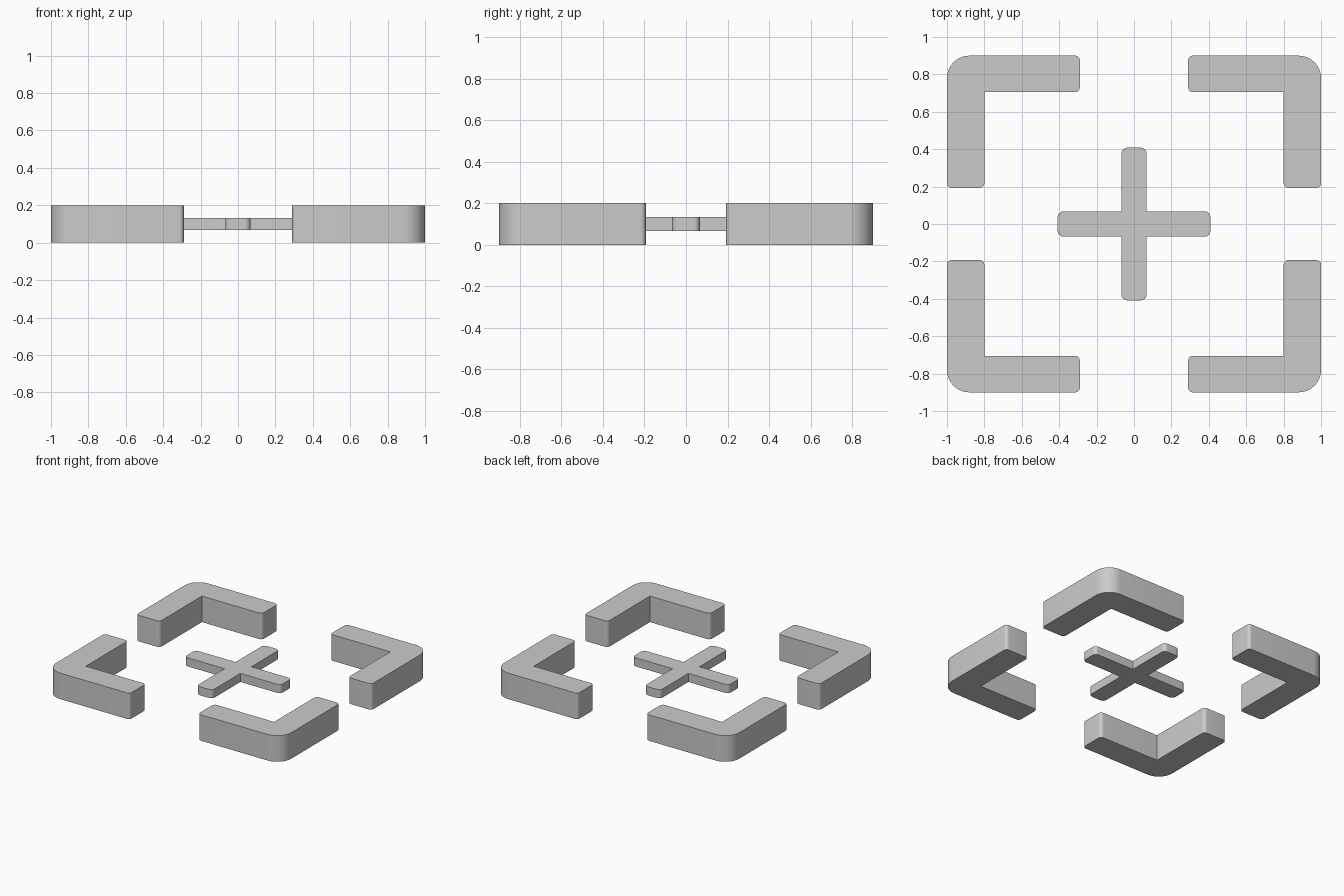
import bpy, bmesh
from math import pi, sin, cos
from mathutils import Vector

if "Cube" in bpy.data.objects:
    bpy.data.objects.remove(bpy.data.objects["Cube"])


def rounded(points, segs=10):
    """Turn (x, y, radius) right-angle corners into a filleted outline."""
    out = []
    n = len(points)
    for i, (x, y, r) in enumerate(points):
        p = Vector((x, y))
        if r == 0:
            out.append(p)
            continue
        a = (Vector(points[i - 1][:2]) - p).normalized()
        b = (Vector(points[(i + 1) % n][:2]) - p).normalized()
        centre = p + (a + b) * r
        for k in range(segs + 1):
            t = k / segs * pi / 2
            out.append(centre - b * (r * cos(t)) - a * (r * sin(t)))
    return out


def extrude_outline(name, outline, z0, z1):
    bm = bmesh.new()
    face = bm.faces.new([bm.verts.new((p.x, p.y, z0)) for p in outline])
    res = bmesh.ops.extrude_face_region(bm, geom=[face], use_keep_orig=True)
    top = [v for v in res["geom"] if isinstance(v, bmesh.types.BMVert)]
    bmesh.ops.translate(bm, verts=top, vec=(0, 0, z1 - z0))
    bmesh.ops.recalc_face_normals(bm, faces=bm.faces)
    mesh = bpy.data.meshes.new(name)
    bm.to_mesh(mesh)
    bm.free()
    obj = bpy.data.objects.new(name, mesh)
    bpy.context.collection.objects.link(obj)
    bpy.ops.object.select_all(action='DESELECT')
    obj.select_set(True)
    bpy.context.view_layer.objects.active = obj
    bpy.ops.object.shade_smooth_by_angle(angle=pi / 6)
    return obj


# Four L-shaped corner brackets, mirrored into each quadrant
R_END, R_OUT = 0.025, 0.12
L_SHAPE = [(0.29, 0.705, R_END), (0.80, 0.705, 0), (0.80, 0.193, R_END),
           (1.0, 0.193, R_END), (1.0, 0.90, R_OUT), (0.29, 0.90, R_END)]
for sx, side in ((-1, "left"), (1, "right")):
    for sy, end in ((-1, "front"), (1, "back")):
        corners = [(x * sx, y * sy, r) for x, y, r in L_SHAPE]
        extrude_outline(f"corner_bracket_{end}_{side}", rounded(corners), 0, 0.2)

# Thin central cross, one arm repeated by quarter turns
LEN, HALF, R_TIP = 0.408, 0.067, 0.03
arm = [(LEN, -HALF, R_TIP), (LEN, HALF, R_TIP), (HALF, HALF, 0)]
cross = []
for _ in range(4):
    cross += arm
    arm = [(-y, x, r) for x, y, r in arm]
extrude_outline("centre_cross", rounded(cross), 0.067, 0.133)
